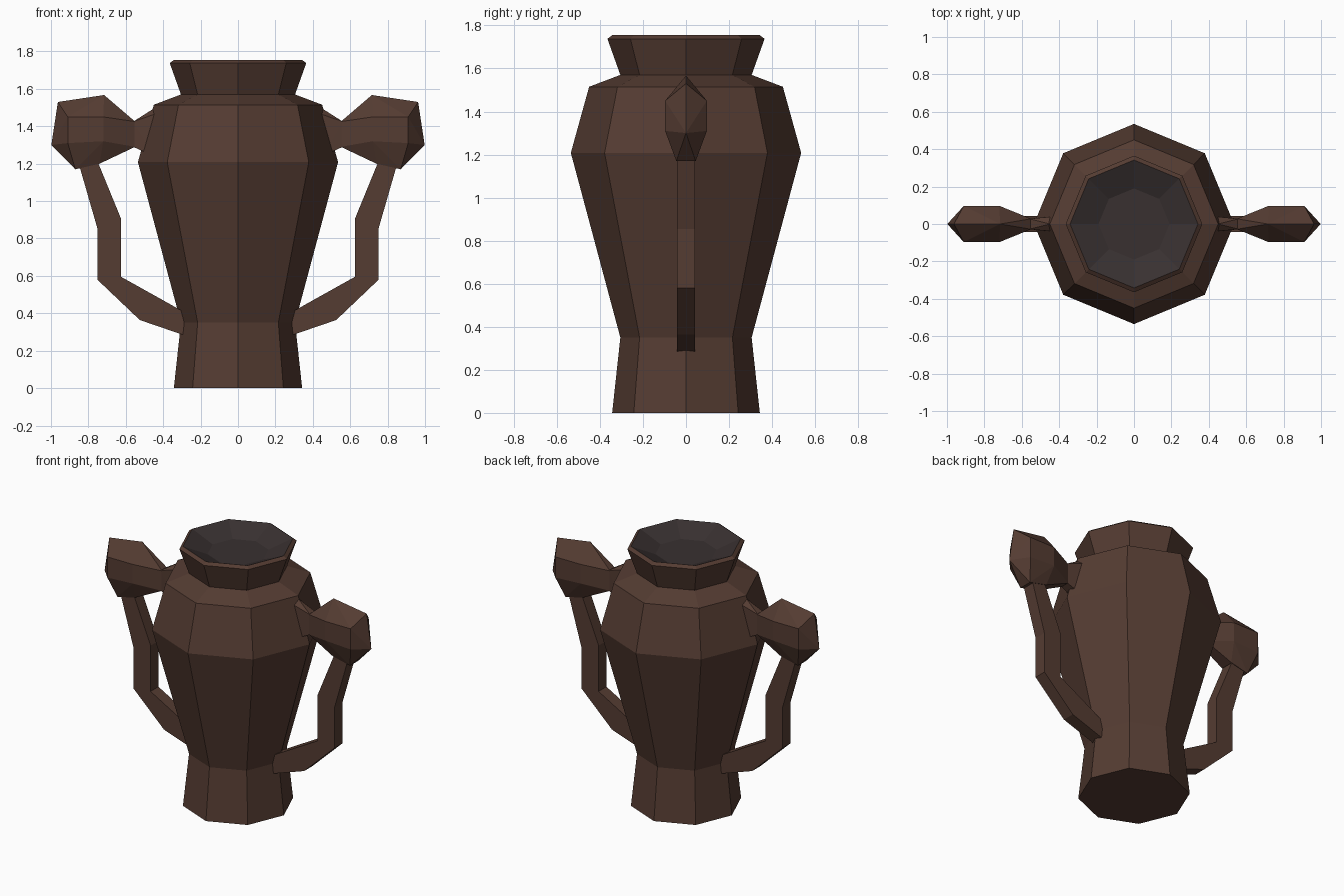
import bpy, bmesh, math

if "Cube" in bpy.data.objects:
    bpy.data.objects.remove(bpy.data.objects["Cube"])


def material(name, rgb):
    m = bpy.data.materials.new(name)
    m.diffuse_color = (*rgb, 1)
    m.use_nodes = True
    m.node_tree.nodes["Principled BSDF"].inputs["Base Color"].default_value = m.diffuse_color
    return m


BROWN = material("brown_clay", (0.09, 0.045, 0.032))
DARK = material("dark_inside", (0.04, 0.03, 0.03))


def finish(name, bm, mat, mirror=False, closed=True):
    if closed:
        bmesh.ops.recalc_face_normals(bm, faces=bm.faces)
    me = bpy.data.meshes.new(name)
    bm.to_mesh(me)
    bm.free()
    me.materials.append(mat)
    ob = bpy.data.objects.new(name, me)
    bpy.context.collection.objects.link(ob)
    if mirror:
        ob.modifiers.new("mirror", 'MIRROR')
    return ob


def lathe(bm, profile, cap_first=False, cap_last=False, sides=8):
    rings = []
    for r, z in profile:
        rings.append([bm.verts.new((r * math.cos(a), r * math.sin(a), z))
                      for a in (2 * math.pi * i / sides for i in range(sides))])
    for a, b in zip(rings, rings[1:]):
        for i in range(sides):
            j = (i + 1) % sides
            bm.faces.new((a[i], a[j], b[j], b[i]))
    if cap_first:
        bm.faces.new(rings[0][::-1])
    if cap_last:
        bm.faces.new(rings[-1])


def hull(name, points):
    # each point is (x, half width, z); zero width gives a single ridge vertex
    bm = bmesh.new()
    for x, y, z in points:
        for s in ((1, -1) if y else (1,)):
            bm.verts.new((x, s * y, z))
    res = bmesh.ops.convex_hull(bm, input=bm.verts)
    loose = [v for v in bm.verts if not v.link_faces]
    bmesh.ops.delete(bm, geom=loose, context='VERTS')
    return finish(name, bm, BROWN, mirror=True)


# eight-sided vase body with flared neck and bevelled rim
bm = bmesh.new()
lathe(bm, [(0.343, 0), (0.305, 0.35), (0.535, 1.208), (0.45, 1.515),
           (0.305, 1.57), (0.365, 1.738), (0.342, 1.755)], cap_first=True)
finish("vase_body", bm, BROWN, closed=False)

# shallow dark bowl inside the mouth
bm = bmesh.new()
lathe(bm, [(0.342, 1.755), (0.19, 1.69)], cap_last=True)
for f in bm.faces:
    if f.normal.z < 0:
        f.normal_flip()
finish("vase_inside", bm, DARK, closed=False)

# bent flat handle strips
outer = [(0.86, 1.23), (0.752, 0.855), (0.752, 0.58), (0.525, 0.364), (0.25, 0.27)]
inner = [(0.72, 1.23), (0.625, 0.905), (0.625, 0.595), (0.52, 0.535), (0.25, 0.38)]
inner = [(0.75, 1.21), (0.625, 0.905), (0.625, 0.595), (0.41, 0.475), (0.25, 0.385)]
bm = bmesh.new()
rings = []
for (xo, zo), (xi, zi) in zip(outer, inner):
    rings.append([bm.verts.new(p) for p in ((xo, -0.042, zo), (xo, 0.042, zo),
                                            (xi, 0.042, zi), (xi, -0.042, zi))])
for a, b in zip(rings, rings[1:]):
    for i in range(4):
        j = (i + 1) % 4
        bm.faces.new((a[i], a[j], b[j], b[i]))
bm.faces.new(rings[0])
bm.faces.new(rings[-1][::-1])
finish("handles", bm, BROWN, mirror=True)

# faceted knobs at the top of each handle
hull("handle_knobs", [
    (0.716, 0, 1.567), (0.963, 0, 1.53), (0.998, 0, 1.30),
    (0.87, 0.045, 1.17), (0.74, 0.045, 1.20),
    (0.72, 0.097, 1.45), (0.91, 0.097, 1.45),
    (0.91, 0.097, 1.31), (0.72, 0.097, 1.32),
    (0.55, 0.028, 1.425), (0.55, 0.028, 1.29)])

# short arms joining the knobs to the shoulder
hull("knob_arms", [
    (0.43, 0.04, 1.47), (0.45, 0, 1.495), (0.45, 0.04, 1.24),
    (0.56, 0.028, 1.425), (0.56, 0.028, 1.29)])
